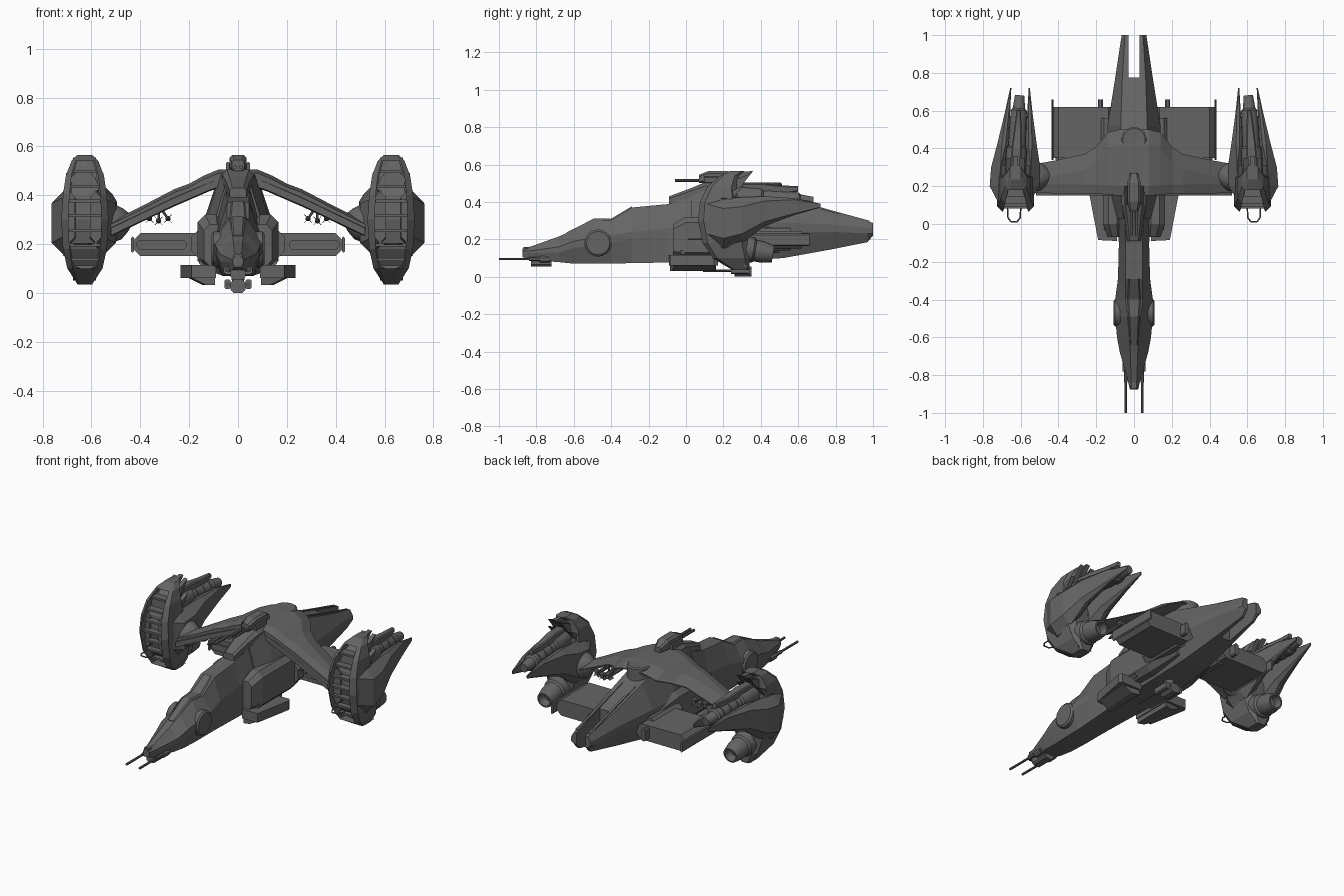
import bpy, bmesh, math
from mathutils import Vector

paint = bpy.data.materials.new("dark_grey")
paint.diffuse_color = (.13, .13, .13, 1)


def loft(name, rings, mirror=False, smooth=False):
    """Skin a list of equal-length point rings, cap both ends."""
    bm = bmesh.new()
    vs = [[bm.verts.new(p) for p in r] for r in rings]
    n = len(vs[0])
    for a, b in zip(vs, vs[1:]):
        for i in range(n):
            bm.faces.new((a[i], a[(i + 1) % n], b[(i + 1) % n], b[i]))
    bm.faces.new(vs[0])
    bm.faces.new(vs[-1])
    bmesh.ops.recalc_face_normals(bm, faces=bm.faces)
    me = bpy.data.meshes.new(name)
    bm.to_mesh(me)
    bm.free()
    me.materials.append(paint)
    if smooth:
        me.shade_smooth()
        me.set_sharp_from_angle(angle=math.radians(35))
    ob = bpy.data.objects.new(name, me)
    bpy.context.collection.objects.link(ob)
    if mirror:
        ob.modifiers.new("mirror", 'MIRROR')
    return ob


def chamf(a0, a1, b0, b1, c):
    """Chamfered rectangle as 2D points."""
    return [(a0 + c, b0), (a1 - c, b0), (a1, b0 + c), (a1, b1 - c),
            (a1 - c, b1), (a0 + c, b1), (a0, b1 - c), (a0, b0 + c)]


def ring_y(y, x0, x1, z0, z1, c):
    return [(x, y, z) for x, z in chamf(x0, x1, z0, z1, c)]


def box(name, x0, x1, y0, y1, z0, z1, c=0.005, mirror=False):
    return loft(name, [ring_y(y0, x0, x1, z0, z1, c), ring_y(y1, x0, x1, z0, z1, c)], mirror)


def tube(name, stations, mirror=False, n=16):
    """Round body through (x, y, z, radius) stations."""
    d = (Vector(stations[-1][:3]) - Vector(stations[0][:3])).normalized()
    u = d.orthogonal().normalized()
    w = d.cross(u)
    ang = [2 * math.pi * (i + .5) / n for i in range(n)]
    return loft(name, [[Vector(s[:3]) + s[3] * (u * math.cos(a) + w * math.sin(a)) for a in ang]
                       for s in stations], mirror, n > 8)


def prism(name, pts, axis, lo, hi, mirror=False):
    """Extrude a 2D outline along x (yz outline) or z (xy outline)."""
    f = (lambda p, t: (t, p[0], p[1])) if axis == 'x' else (lambda p, t: (p[0], p[1], t))
    return loft(name, [[f(p, t) for p in pts] for t in (lo, hi)], mirror)


def cut(ob, cutter):
    m = ob.modifiers.new("cut", 'BOOLEAN')
    m.operation, m.object, m.solver = 'DIFFERENCE', cutter, 'EXACT'
    ob.modifiers.move(len(ob.modifiers) - 1, 0)
    cutter.hide_render = True
    cutter.hide_set(True)


def hull(name, rows):
    """Faceted hull: y, bottom/mid/top half widths, bottom/mid/top heights."""
    return loft(name, [[(-b, y, zb), (b, y, zb), (m, y, zm - .04 * m / .1), (m, y, zm),
                        (t, y, zt), (-t, y, zt), (-m, y, zm), (-m, y, zm - .04 * m / .1)]
                       for y, b, m, t, zb, zm, zt in rows])


# Forward fuselage with cockpit
hull("nose_hull", [(-.875, .015, .022, .01, .105, .135, .15), (-.82, .03, .035, .015, .09, .14, .165),
                   (-.68, .055, .075, .02, .078, .16, .215), (-.6, .06, .09, .025, .07, .19, .25),
                   (-.49, .065, .1, .035, .07, .21, .305), (-.4, .065, .1, .045, .07, .22, .303),
                   (-.29, .07, .085, .045, .073, .24, .37), (-.1, .08, .08, .045, .076, .26, .388),
                   (.08, .09, .1, .05, .08, .26, .44)])
tube("side_disc", [(.07, -.47, .18, .072), (.1, -.47, .18, .072), (.109, -.47, .18, .062)], True, 24)
loft("canopy_frame", [ring_y(-.64, -.022, .022, .2, .236, .006), ring_y(-.49, -.036, .036, .26, .312, .014),
                      ring_y(-.4, -.042, .042, .26, .31, .014), ring_y(-.29, -.03, .03, .3, .376, .008)])
# Nose gun
box("nose_gun_mount", -.06, .06, -.78, -.73, .075, .11, .01)
box("nose_gun_pod", -.03, .03, -.83, -.72, .055, .1, .01)
box("nose_sensor", -.018, .018, -.87, -.8, .13, .16, .006)
for r, y0, y1 in ((.007, -1, -.75), (.011, -.84, -.72)):
    tube("nose_gun_barrel", [(.044, y0, .095, r), (.044, y1, .095, r)], True, 8)

# Rear hull with forked tail
tail = hull("rear_hull", [(.03, .09, .11, .055, .08, .25, .43), (.16, .09, .14, .07, .08, .26, .49),
                          (.3, .09, .145, .075, .085, .28, .49), (.52, .08, .14, .07, .1, .29, .425),
                          (.77, .06, .1, .062, .145, .28, .35), (.97, .045, .07, .05, .185, .26, .298),
                          (1, .045, .065, .048, .22, .258, .288)])
cut(tail, box("tail_slot_cutter", -.03, .03, .775, 1.1, .05, .6, 0))
loft("dorsal_ridge", [ring_y(-.09, -.035, .035, .3, .43, .012), ring_y(.03, -.05, .05, .3, .475, .015),
                      ring_y(.1, -.065, .065, .3, .505, .02), ring_y(.3, -.065, .065, .3, .505, .02),
                      ring_y(.38, -.06, .06, .3, .48, .02)])
tube("dorsal_hatch", [(0, .445, .42, .068), (0, .445, .497, .068), (0, .445, .503, .06)], n=24)
prism("tail_strake", [(.55, .42), (.76, .36), (.98, .3), (.98, .285), (.55, .38)], 'x', .036, .05, True)

# Shoulder blocks and lower sponsons
loft("shoulder_block", [ring_y(-.07, .06, .14, .11, .28, .025), ring_y(0, .06, .165, .1, .32, .03),
                        ring_y(.3, .06, .165, .1, .32, .03), ring_y(.5, .06, .14, .13, .28, .03)], True)
prism("lower_sponson", [(.09, -.09), (.19, -.085), (.235, .15), (.225, .17), (.09, .17)], 'z', .06, .115, True)
loft("sponson_keel", [[(x, -.08 + (x - .1) * .2, z), (x + .015, .15, z), (.095, .16, z), (.095, -.085, z)]
                      for x, z in ((.19, .062), (.13, .032))], True)
box("sponson_step", .1, .16, -.03, .2, .11, .15, .012, True)

# Side panels behind the wing
box("side_panel", .1, .435, .35, .62, .15, .245, .036, True)
box("panel_face", .21, .415, .34, .62, .178, .217, .012, True)
box("panel_rail_outer", .425, .438, .34, .66, .165, .23, .006, True)
box("panel_rail_inner", .165, .19, .5, .66, .165, .235, .006, True)
box("panel_root", .1, .19, .3, .56, .14, .26, .03, True)

# Cranked drooping wings
wing = [(.0, .15, .5, .48, .025), (.08, .15, .5, .475, .03), (.14, .155, .485, .45, .03),
        (.2, .16, .41, .42, .027), (.26, .16, .37, .398, .027), (.4, .162, .34, .328, .024), (.56, .165, .31, .25, .022)]
loft("wing", [[(x, y0, z - t * .5), (x, y0 + .05, z - t), (x, y1 - .06, z - t * .7), (x, y1, z - t * .1),
               (x, y1, z + t * .1), (x, y1 - .08, z + t), (x, y0 + .05, z + t), (x, y0, z + t * .5)]
              for x, y0, y1, z, t in wing], True)
loft("wing_spar", [[(x, .15, z - .03), (x, .22, z - .035), (x, .22, z + .01), (x, .15, z)]
                   for x, z in ((.06, .47), (.12, .45), (.27, .385), (.52, .265))], True)
# Missile clusters under the wings
for x, z in ((.287, .304), (.325, .295), (.362, .304)):
    tube("missile", [(x, .17, z, .002), (x, .2, z, .011), (x, .34, z, .011)], True, 8)
    for s in (1, -1):
        loft("missile_fin", [[(x - .017, y, z - s * .017), (x - .015, y, z - s * .018),
                              (x + .017, y, z + s * .017), (x + .015, y, z + s * .018)] for y in (.3, .34)], True)
    tube("missile_hanger", [(x, .27, z, .005), (.325, .27, .36, .006)], True, 6)

# Top turret and belly gun
tube("turret_base", [(0, .17, .49, .045), (0, .17, .525, .04)])
loft("turret_head", [ring_y(.07, -.025, .025, .5, .545, .01), ring_y(.12, -.035, .035, .5, .565, .012),
                     ring_y(.22, -.035, .035, .5, .565, .012), ring_y(.27, -.02, .02, .5, .535, .008)])
tube("turret_barrel", [(.012, -.06, .515, .008), (.012, .12, .515, .008)], True, 8)
box("turret_ear", .035, .05, .1, .2, .5, .535, .005, True)
tube("belly_gun_mount", [(0, .3, .1, .03), (0, .3, .04, .025)])
box("belly_gun_head", -.03, .03, .26, .35, 0, .055, .012)
box("belly_gun_side", .03, .056, .24, .34, .015, .055, .006, True)
tube("belly_gun_barrel", [(.042, .09, .033, .007), (.042, .26, .033, .007)], True, 8)

# Engine pods: crescent mask with an open intake
mask = [(.035, .25, .34, .03), (.1, .14, .34, .072), (.18, .085, .33, .09), (.3, .06, .32, .097),
        (.4, .07, .28, .09), (.48, .11, .27, .078), (.54, .18, .28, .055), (.565, .235, .31, .03)]


def mask_ring(z, y0, y1, hw, c):
    return [(.627 + x, y, z) for x, y in chamf(-hw, hw, y0, y1, c)]


pod = loft("intake_shell", [mask_ring(z, a, b, w, w * .35) for z, a, b, w in mask], True)
cut(pod, loft("intake_cutter", [mask_ring(z, a - .12, a + .06, w * .7, .005) for z, a, b, w in mask[1:7]]))
for i in range(7):
    z = .13 + i * .06
    y, w = next([a[k] + (b[k] - a[k]) * (z - a[0]) / (b[0] - a[0]) for k in (1, 3)]
                for a, b in zip(mask, mask[1:]) if z <= b[0])
    box("intake_slat", .627 - w * .7, .627 + w * .7, y + .022, y + .07, z, z + .012, .003, True)
loop = [(.6, .09, .2), (.602, .035, .2), (.618, .012, .2), (.652, .012, .2), (.668, .035, .2), (.67, .09, .2)]
for p, q in zip(loop, loop[1:]):
    tube("intake_loop", [(*p, .004), (*q, .004)], True, 6)


def axis_x(y):  # pod centre line toes in toward the rear
    return .632 - .055 * (y - .2)


# Pod armour: side shells tapering to rear points, crown fins
shell = [(.11, .03, .08, .2, .42, .03), (.2, .03, .132, .15, .42, .055), (.3, .03, .13, .18, .425, .05),
         (.42, .035, .105, .27, .43, .025), (.58, .045, .075, .33, .42, .008), (.72, .046, .052, .37, .39, .002)]
for s in (1, -1):
    loft("pod_side_shell", [ring_y(y, *sorted((axis_x(y) + s * a, axis_x(y) + s * b)), z0, z1, c)
                            for y, a, b, z0, z1, c in shell], True)
    for part, off, pts in (
            ("crown_fin", .035, [(.14, .4), (.2, .49), (.35, .555), (.3, .49), (.2, .34)]),
            ("shoulder_fin", .065, [(.13, .36), (.18, .43), (.31, .49), (.26, .43), (.2, .33)]),
            ("chin_fin", .035, [(.14, .2), (.21, .1), (.33, .05), (.31, .1), (.26, .2)])):
        x = .628 + s * off
        prism(part, pts, 'x', x - .012, x + .012, True)
prism("crown_crest", [(.2, .5), (.25, .56), (.36, .565), (.3, .5)], 'x', .615, .641, True)
# Pod rear boom with ribs and top rail
tube("pod_boom", [(axis_x(y), y, .45 - .07 * y, r) for y, r in
                  ((.15, .06), (.4, .055), (.41, .046), (.6, .044), (.61, .034), (.68, .025))], True)
for i in range(3):
    y = .44 + i * .06
    tube("boom_rib", [(axis_x(y), y, .45 - .07 * y, .049), (axis_x(y), y + .012, .45 - .07 * y, .049)], True)
loft("boom_rail", [ring_y(y, axis_x(y) - w, axis_x(y) + w, z0, z1, .006) for y, w, z0, z1 in
                   ((.2, .03, .42, .5), (.4, .026, .43, .5), (.5, .02, .44, .488), (.6, .012, .455, .485))], True)
# Lower thruster nozzle and wing-to-pod joint
tube("thruster", [(.625, .2, .165, .07), (.623, .31, .15, .072), (.622, .36, .142, .068), (.622, .37, .14, .058),
                  (.621, .41, .132, .058), (.62, .465, .122, .045), (.62, .465, .122, .036), (.621, .42, .13, .03)],
     True, 20)
tube("pod_joint", [(.44, .25, .3, .025), (.462, .25, .297, .05), (.49, .25, .29, .072), (.54, .25, .28, .08),
                   (.6, .25, .27, .075)], True, 20)
